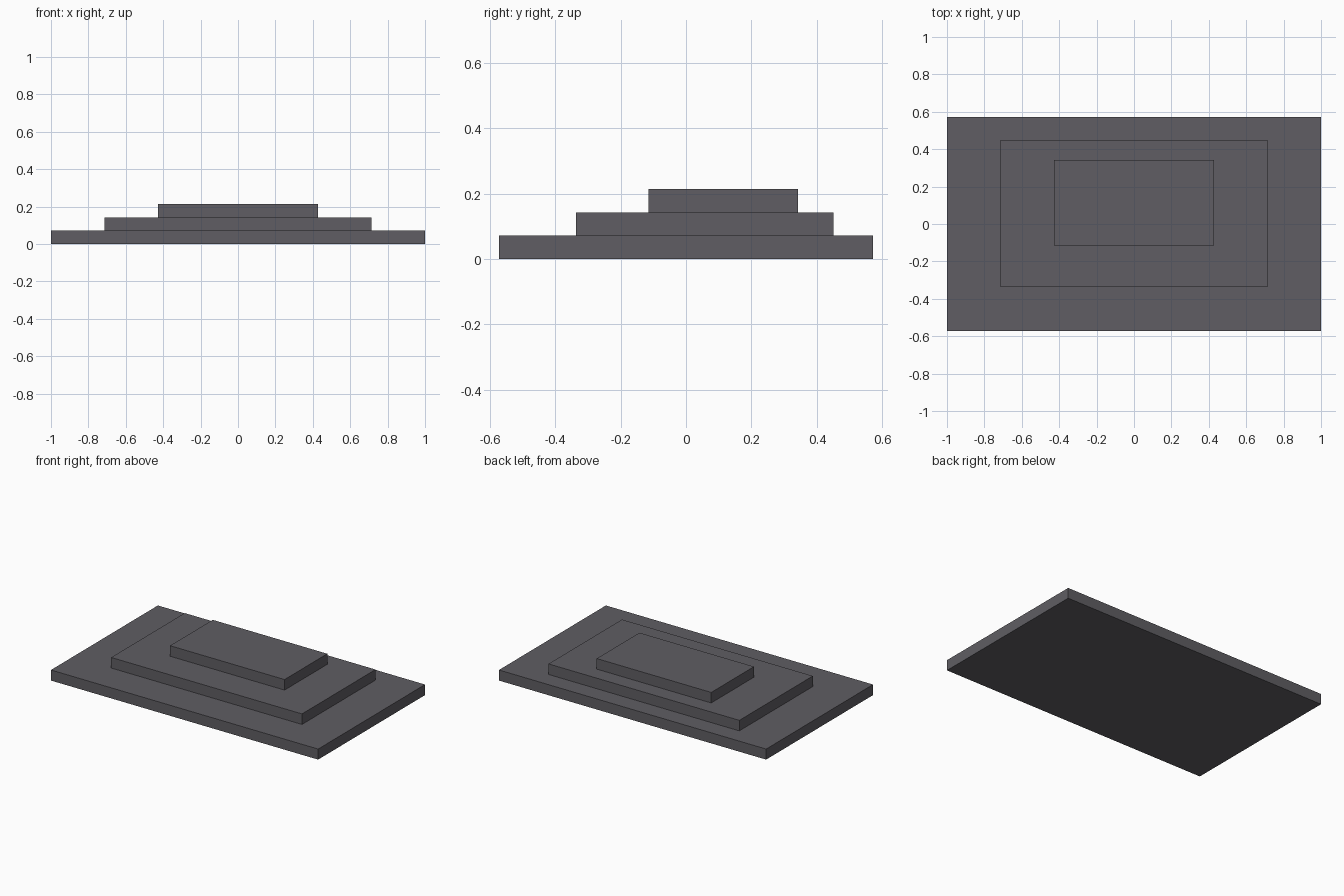
import bpy

if "Cube" in bpy.data.objects:
    bpy.data.objects.remove(bpy.data.objects["Cube"])

# One dark grey stone colour
stone = bpy.data.materials.new("dark_grey_stone")
stone.diffuse_color = (0.115, 0.111, 0.125, 1.0)
stone.use_nodes = True
stone.node_tree.nodes["Principled BSDF"].inputs["Base Color"].default_value = stone.diffuse_color

STEP = 1 / 14  # height of each tier


def tier(name, level, width, depth, y):
    """Add one flat slab at the given level of the stack."""
    bpy.ops.mesh.primitive_cube_add(size=1, location=(0, y, (level + 0.5) * STEP))
    slab = bpy.context.object
    slab.name = name
    slab.scale = (width, depth, STEP)
    bpy.ops.object.transform_apply(location=False, rotation=False, scale=True)
    slab.data.materials.append(stone)


# Three stacked steps, each smaller and set further back
tier("lower_step", 0, 2.0, 8 / 7, 0.0)
tier("middle_step", 1, 10 / 7, 0.786, 0.057)
tier("upper_step", 2, 6 / 7, 0.457, 0.114)
